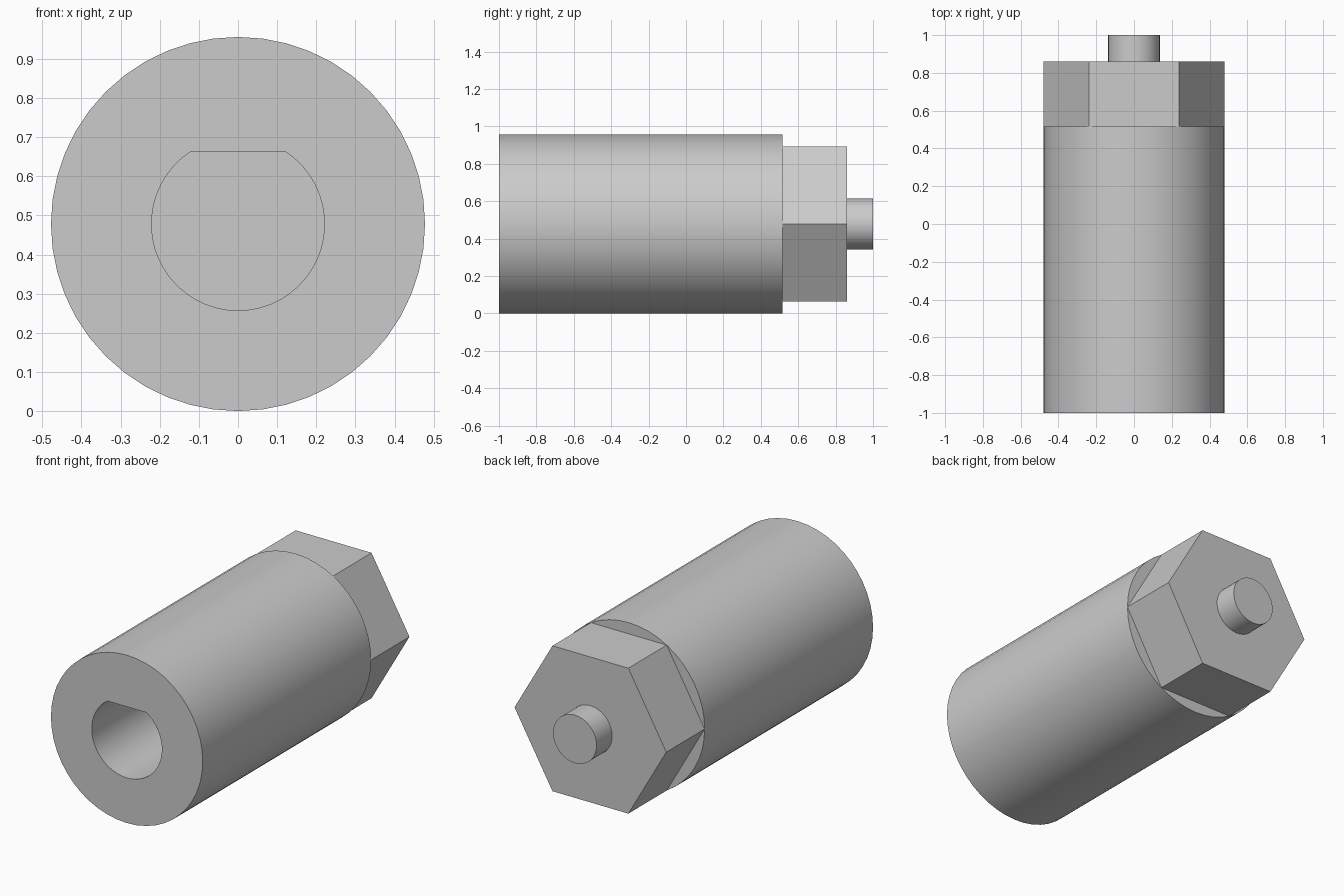
import bpy, bmesh, math

if "Cube" in bpy.data.objects:
    bpy.data.objects.remove(bpy.data.objects["Cube"], do_unlink=True)

R = 0.478          # body radius, also the axis height
BORE, FLAT = 0.221, 0.184

metal = bpy.data.materials.new("grey metal")
metal.use_nodes = True
grey = (0.6, 0.6, 0.6, 1)
metal.diffuse_color = grey
metal.node_tree.nodes["Principled BSDF"].inputs["Base Color"].default_value = grey


def arc(radius, sides, start=0.0, sweep=math.tau):
    """Points on a circle; a partial sweep includes both ends."""
    closed = abs(sweep - math.tau) < 1e-6
    return [(radius * math.cos(start + sweep * i / sides),
             radius * math.sin(start + sweep * i / sides))
            for i in range(sides if closed else sides + 1)]


def prism(name, profile, front, back, front_cap=True):
    """Extrude an xz profile along y between front and back."""
    bm = bmesh.new()
    a = [bm.verts.new((x, front, R + z)) for x, z in profile]
    b = [bm.verts.new((x, back, R + z)) for x, z in profile]
    n = len(a)
    for i in range(n):
        j = (i + 1) % n
        bm.faces.new((a[i], a[j], b[j], b[i]))
    bm.faces.new(b[::-1])
    if front_cap:
        bm.faces.new(a)
    bmesh.ops.recalc_face_normals(bm, faces=bm.faces)
    mesh = bpy.data.meshes.new(name)
    bm.to_mesh(mesh)
    bm.free()
    mesh.materials.append(metal)
    obj = bpy.data.objects.new(name, mesh)
    bpy.context.collection.objects.link(obj)
    return obj


def smooth(obj):
    bpy.ops.object.select_all(action='DESELECT')
    obj.select_set(True)
    bpy.context.view_layer.objects.active = obj
    bpy.ops.object.shade_smooth_by_angle(angle=math.radians(30))


# Round body, hex section and end pin; caps buried in the joints are left open
body = prism("round_body", arc(R, 48), -1, 0.515)
prism("hex_section", arc(R, 6), 0.515, 0.86, front_cap=False)
pin = prism("end_pin", arc(0.137, 32), 0.86, 1, front_cap=False)

# Blind D-shaped bore with its flat at the top
flat_angle = math.asin(FLAT / BORE)
d_profile = arc(BORE, 40, math.pi - flat_angle, math.pi + 2 * flat_angle)
cutter = prism("bore_cutter", d_profile, -1.1, 0.2)
cutter.hide_render = True
cut = body.modifiers.new("bore", 'BOOLEAN')
cut.operation = 'DIFFERENCE'
cut.solver = 'EXACT'
cut.object = cutter
bpy.context.view_layer.objects.active = body
bpy.ops.object.modifier_apply(modifier=cut.name)
bpy.data.objects.remove(cutter, do_unlink=True)

smooth(body)
smooth(pin)
